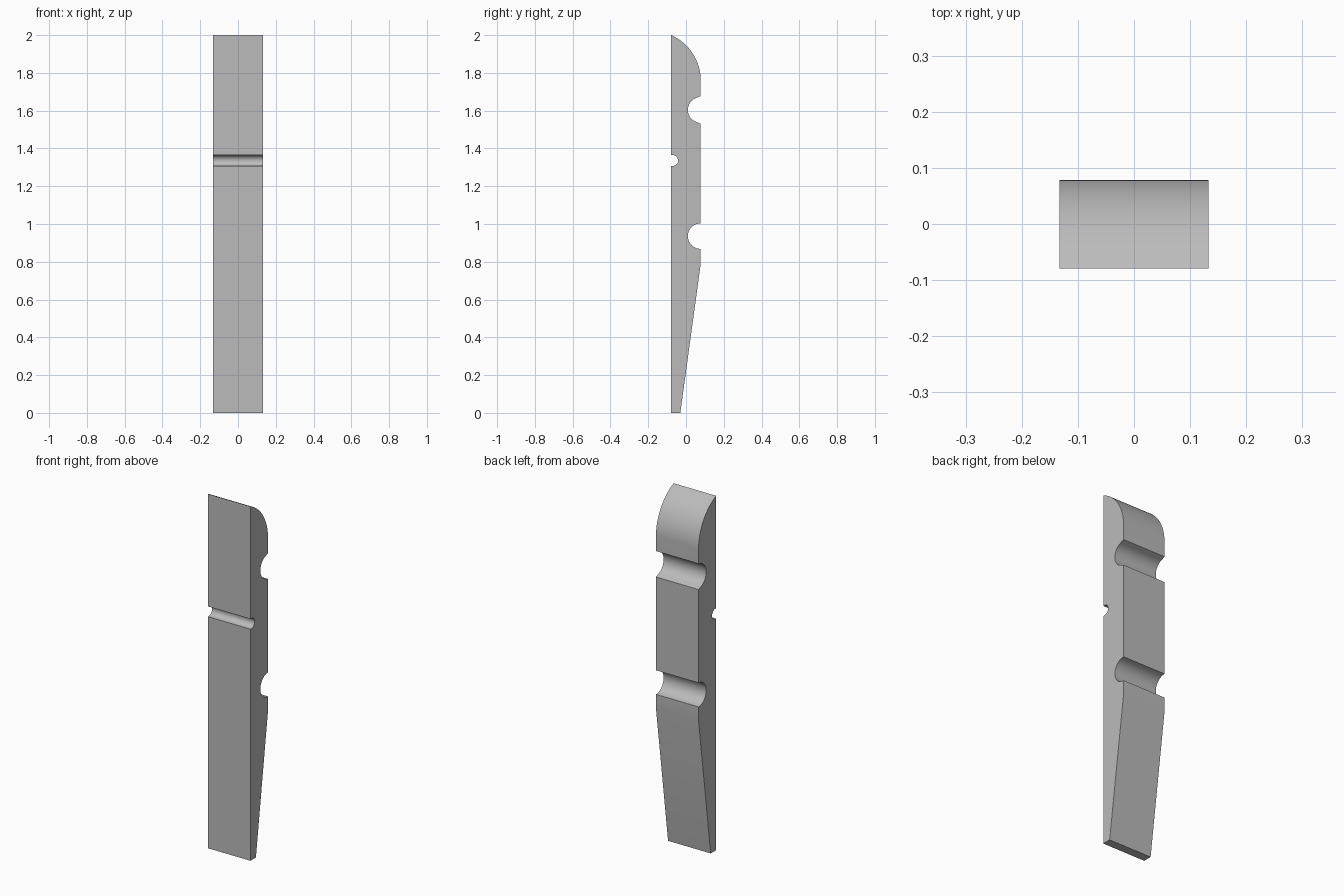
import bpy, bmesh
from math import sin, cos, radians, sqrt

if "Cube" in bpy.data.objects:
    bpy.data.objects.remove(bpy.data.objects["Cube"], do_unlink=True)

HALF_W, FRONT, BACK = 0.133, -0.079, 0.078


def arc(cy, cz, r, start, end, steps):
    """Points (y, z) on an arc, angles in degrees from +y."""
    angles = [radians(start + (end - start) * i / steps) for i in range(steps + 1)]
    return [(cy + r * cos(a), cz + r * sin(a)) for a in angles]


# Side profile, starting at the foot and going up the back
profile = [(FRONT, 0), (-0.03, 0), (BACK, 0.79)]

# Lower round groove in the back
profile += [(BACK, 0.868)] + arc(BACK, 0.936, 0.068, 265, 95, 20) + [(BACK, 1.004)]

# Upper round groove, with slightly flared lips
profile += [(BACK, 1.531)] + arc(BACK, 1.604, 0.068, 255, 105, 20) + [(BACK, 1.677)]

# Rounded crown, tangent to the back and ending at the front edge
depth, rise, spring = BACK - FRONT, 0.24, 1.76
radius = (depth ** 2 + rise ** 2) / (2 * depth)
crown = arc(BACK - radius, spring, radius, 0, 66.5, 24)
profile += crown[:-1] + [(FRONT, 2.0)]

# Small groove in the front
profile += [(FRONT, 1.365)] + arc(-0.071, 1.336, 0.029, 90, -90, 16) + [(FRONT, 1.307)]

# Extrude the profile across the width
bm = bmesh.new()
side = bm.faces.new([bm.verts.new((-HALF_W, y, z)) for y, z in profile])
grown = bmesh.ops.extrude_face_region(bm, geom=[side])
moved = [v for v in grown["geom"] if isinstance(v, bmesh.types.BMVert)]
bmesh.ops.translate(bm, verts=moved, vec=(2 * HALF_W, 0, 0))
bmesh.ops.recalc_face_normals(bm, faces=bm.faces)
mesh = bpy.data.meshes.new("grooved_peg_half")
bm.to_mesh(mesh)
bm.free()

peg = bpy.data.objects.new("grooved_peg_half", mesh)
bpy.context.collection.objects.link(peg)

# Plain grey material
grey = bpy.data.materials.new("plain_grey")
grey.use_nodes = True
colour = (0.5, 0.5, 0.5, 1)
grey.diffuse_color = colour
grey.node_tree.nodes["Principled BSDF"].inputs["Base Color"].default_value = colour
mesh.materials.append(grey)

# Smooth curves, sharp edges
bpy.ops.object.select_all(action="DESELECT")
peg.select_set(True)
bpy.context.view_layer.objects.active = peg
bpy.ops.object.shade_smooth_by_angle(angle=radians(30))
